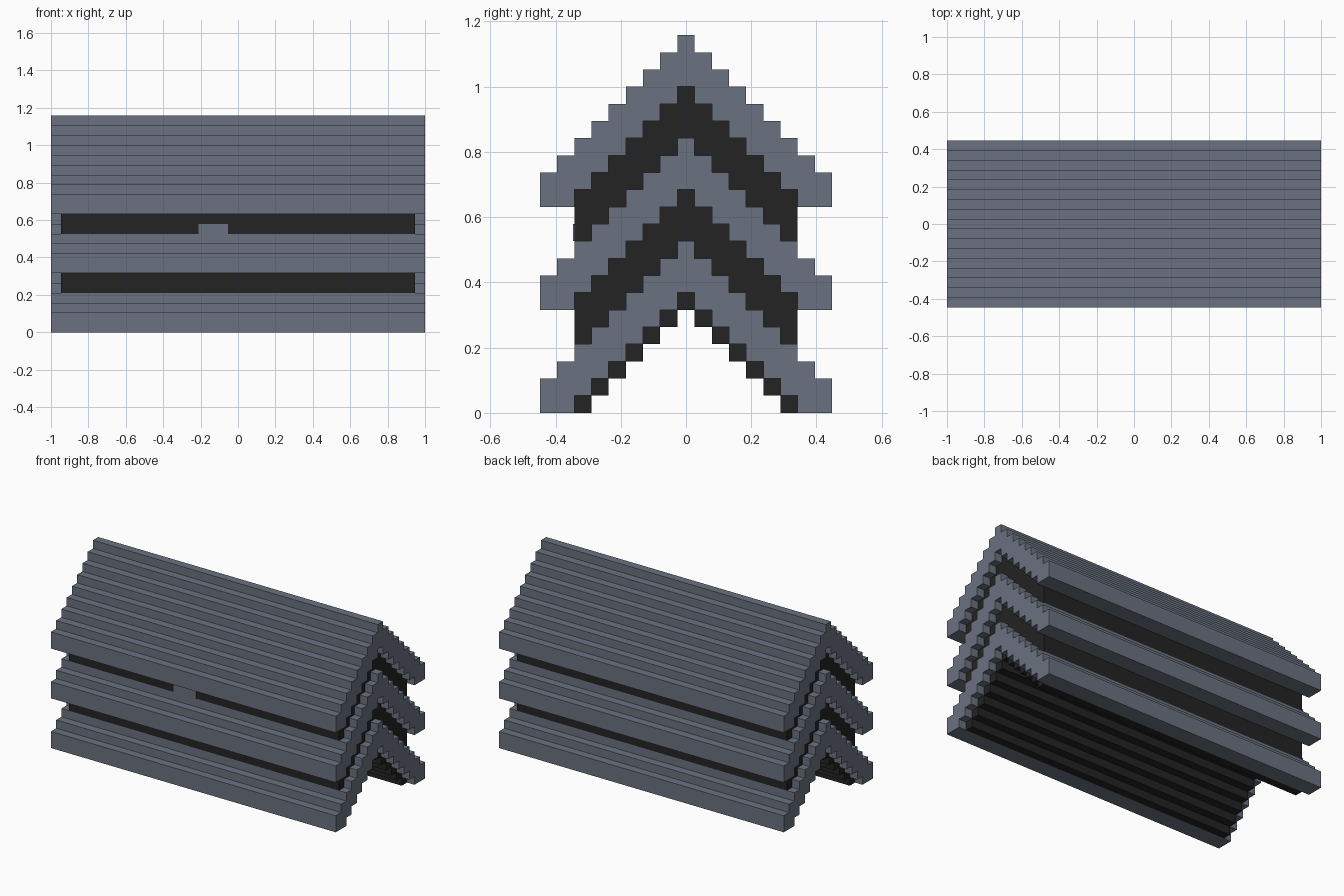
import bpy
import bmesh

cube = bpy.data.objects.get("Cube")
if cube:
    bpy.data.objects.remove(cube, do_unlink=True)

U = 2 / 38  # size of one step


def make_material(name, colour):
    mat = bpy.data.materials.new(name)
    mat.use_nodes = True
    mat.diffuse_color = colour
    mat.node_tree.nodes["Principled BSDF"].inputs["Base Color"].default_value = colour
    return mat


GREY = make_material("slate grey", (0.147, 0.168, 0.216, 1))
DARK = make_material("charcoal", (0.017, 0.017, 0.017, 1))


def extrude_outline(name, outline, x0, x1, mat):
    """Extrude a (y, z) outline, given in steps, from x0 to x1."""
    points = []
    for p in outline:
        if not points or p != points[-1]:
            points.append(p)
    bm = bmesh.new()
    face = bm.faces.new([bm.verts.new((x0 * U, y * U, z * U)) for y, z in points])
    result = bmesh.ops.extrude_face_region(bm, geom=[face])
    moved = [v for v in result["geom"] if isinstance(v, bmesh.types.BMVert)]
    bmesh.ops.translate(bm, verts=moved, vec=((x1 - x0) * U, 0, 0))
    bmesh.ops.recalc_face_normals(bm, faces=bm.faces)
    mesh = bpy.data.meshes.new(name)
    bm.to_mesh(mesh)
    bm.free()
    mesh.materials.append(mat)
    obj = bpy.data.objects.new(name, mesh)
    bpy.context.collection.objects.link(obj)
    return obj


def stepped_chevron(name, reach, peak, thickness, floor, half_length, mat):
    """Stepped gable: each column drops one step away from the ridge."""
    top, bottom = [], []
    for k in range(-reach, reach + 1):
        high = peak - abs(k)
        low = max(floor, high - thickness)
        top += [(k - 0.5, high), (k + 0.5, high)]
        bottom += [(k - 0.5, low), (k + 0.5, low)]
    return extrude_outline(name, top + bottom[::-1], -half_length, half_length, mat)


# Three stacked roof layers
for name, base in (("lower_roof", 0), ("middle_roof", 6), ("upper_roof", 12)):
    stepped_chevron(name, 8, base + 10, 3, base, 19, GREY)

# Recessed dark fill between the layers, and the lining below them
stepped_chevron("lower_core", 6, 13, 3, 0, 18, DARK)
stepped_chevron("upper_core", 6, 19, 3, 0, 18, DARK)
stepped_chevron("underside_lining", 6, 7, 1, 0, 18, DARK)

# Small grey block set into the front of the upper core
front = -6.5 - 0.08
extrude_outline("front_block", [(front, 10), (-6, 10), (-6, 11), (front, 11)], -4, -1, GREY)
